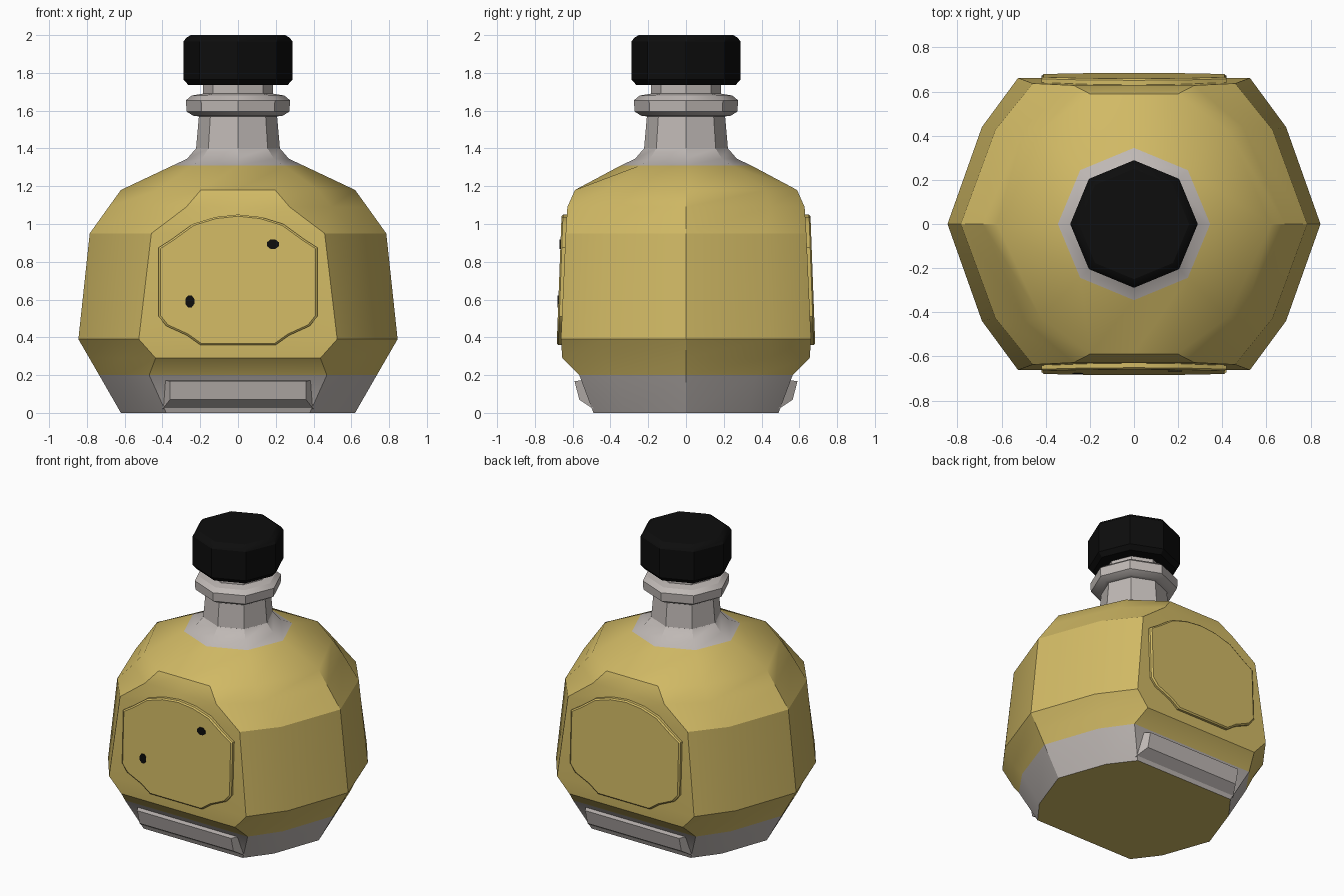
import bpy, bmesh
from math import asin, sin, cos, pi, radians, sqrt

if "Cube" in bpy.data.objects:
    bpy.data.objects.remove(bpy.data.objects["Cube"])


def material(name, rgb):
    m = bpy.data.materials.new(name)
    m.diffuse_color = (*rgb, 1)
    m.use_nodes = True
    m.node_tree.nodes["Principled BSDF"].inputs["Base Color"].default_value = m.diffuse_color
    return m


YELLOW = material("golden_yellow", (0.64, 0.49, 0.13))
GLASS = material("pale_grey", (0.52, 0.48, 0.46))
BLACK = material("black", (0.004, 0.004, 0.004))


def finish(bm, name, mats, rule=None, angle=30):
    bmesh.ops.remove_doubles(bm, verts=bm.verts, dist=0.0005)
    bmesh.ops.recalc_face_normals(bm, faces=bm.faces)
    if rule:
        for f in bm.faces:
            f.material_index = rule(f)
    me = bpy.data.meshes.new(name)
    bm.to_mesh(me)
    bm.free()
    for m in mats:
        me.materials.append(m)
    ob = bpy.data.objects.new(name, me)
    bpy.context.collection.objects.link(ob)
    bpy.ops.object.select_all(action='DESELECT')
    ob.select_set(True)
    bpy.context.view_layer.objects.active = ob
    bpy.ops.object.shade_smooth_by_angle(angle=radians(angle))
    return ob


def ring(r, flat=None):
    """Octagon, or a circle cut flat at the front and back (12 points)."""
    if flat is None:
        c = r * sin(pi / 4)
        quarter = [(r, 0), (c, c), (c, c), (0, r)]
    else:
        a = asin(flat / r)
        m = min(0.63 * a, pi / 4)
        quarter = [(r, 0), (0.967 * r * cos(m), 0.967 * r * sin(m)),
                   (sqrt(r * r - flat * flat), flat), (0, flat)]
    half = quarter + [(-x, y) for x, y in quarter[2::-1]]
    return half + [(-x, -y) for x, y in half[1:-1]]


def loft(bm, loops):
    """Skin closed loops of 3D points and cap both ends."""
    rows = [[bm.verts.new(p) for p in loop] for loop in loops]
    n = len(rows[0])
    for a, b in zip(rows, rows[1:]):
        for i in range(n):
            j = (i + 1) % n
            bm.faces.new((a[i], a[j], b[j], b[i]))
    bm.faces.new(rows[0][::-1])
    bm.faces.new(rows[-1])


def turned(name, profile, mats, rule=None, angle=30):
    bm = bmesh.new()
    loft(bm, [[(x, y, z) for x, y in ring(r, flat)] for z, r, flat in profile])
    return finish(bm, name, mats, rule, angle)


# Bottle: body with flat front and back, shoulder, neck and collar
def bottle_colour(f):
    z = f.calc_center_median().z
    return 1 if 0.001 < z < 0.2 or z > 1.31 else 0


turned("bottle", [
    (0, 0.62, 0.49), (0.2, 0.735, 0.565), (0.29, 0.787, 0.655),
    (0.39, 0.845, 0.662), (0.95, 0.785, 0.637), (1.09, 0.685, 0.628),
    (1.18, 0.62, 0.588), (1.31, 0.345, None), (1.345, 0.27, None),
    (1.40, 0.222, None), (1.57, 0.207, None), (1.572, 0.235, None),
    (1.595, 0.272, None), (1.655, 0.276, None), (1.68, 0.245, None),
    (1.69, 0.186, None), (1.75, 0.186, None)], [YELLOW, GLASS], bottle_colour)

# Stopper
turned("stopper", [
    (1.735, 0.262, None), (1.765, 0.289, None), (1.965, 0.289, None),
    (1.985, 0.275, None), (2.0, 0.25, None)], [BLACK])


# Raised plates, front and back
def label_y(z):
    return 0.684 - 0.036 * (z - 0.36)


half = [(0.2, 0.36), (0.27, 0.41), (0.38, 0.46), (0.42, 0.51), (0.42, 0.875),
        (0.35, 0.92), (0.24, 1.0), (0.12, 1.037), (0, 1.05)]
outline = half + [(-x, z) for x, z in half[-2::-1]]

for side, s in (("front", -1), ("back", 1)):
    bm = bmesh.new()
    loft(bm, [[(x * k, s * (label_y(z) - d), 0.7 + (z - 0.7) * k)
               for x, z in outline]
              for k, d in ((1, 0.07), (1, 0.008), (0.975, 0))])
    finish(bm, side + "_label", [YELLOW])

    # Foot plate on the sloping base
    bm = bmesh.new()
    loft(bm, [[(-w, s * y, z0), (w, s * y, z0), (w, s * y2, z1), (-w, s * y2, z1)]
              for w, y, z0, y2, z1 in ((0.40, 0.49, 0.02, 0.53, 0.175),
                                       (0.36, 0.565, 0.07, 0.59, 0.168))])
    finish(bm, side + "_foot_plate", [GLASS])

# Two small dark spots on the front label
for i, (x, z, w, h) in enumerate([(-0.255, 0.59, 0.026, 0.034),
                                  (0.185, 0.893, 0.034, 0.027)]):
    bm = bmesh.new()
    loft(bm, [[(x + w * cos(t * pi / 4 + pi / 8),
                -label_y(z) - d,
                z + h * sin(t * pi / 4 + pi / 8)) for t in range(8)]
              for d in (-0.004, 0.004)])
    finish(bm, "label_spot_%d" % (i + 1), [BLACK])
